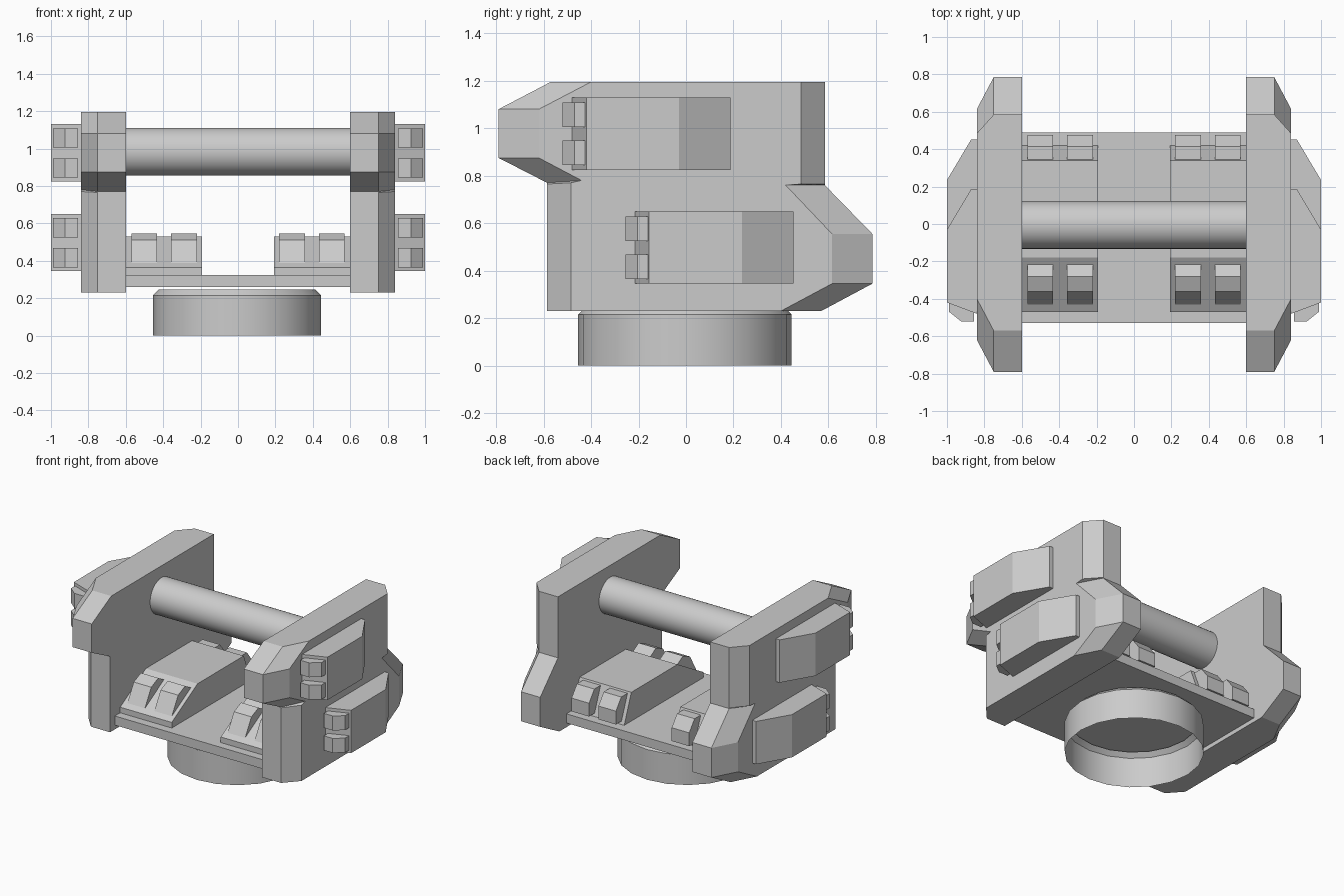
import bpy, bmesh, math

if "Cube" in bpy.data.objects:
    bpy.data.objects.remove(bpy.data.objects["Cube"])


def make_object(name, bm, mirror=False):
    bmesh.ops.recalc_face_normals(bm, faces=bm.faces)
    mesh = bpy.data.meshes.new(name)
    bm.to_mesh(mesh)
    bm.free()
    ob = bpy.data.objects.new(name, mesh)
    bpy.context.collection.objects.link(ob)
    if mirror:
        ob.modifiers.new("mirror_x", 'MIRROR').use_mirror_merge = False
    return ob


def loft(name, loops, caps=True, closed=True, mirror=False):
    """Skin matching closed loops of 3D points."""
    bm = bmesh.new()
    rings = [[bm.verts.new(p) for p in loop] for loop in loops]
    n = len(rings[0])
    for a, b in zip(rings, rings[1:]):
        for i in range(n):
            j = (i + 1) % n
            bm.faces.new((a[i], a[j], b[j], b[i]))
    if caps:
        bm.faces.new(rings[0])
        bm.faces.new(rings[-1])
    return make_object(name, bm, mirror)


def extrude_x(name, profile, x0, x1):
    return loft(name, [[(x, y, z) for y, z in profile] for x in (x0, x1)], mirror=True)


def extrude_z(name, profile, z0, z1):
    return loft(name, [[(x, y, z) for x, y in profile] for z in (z0, z1)], mirror=True)


def smooth(ob):
    bpy.ops.object.select_all(action='DESELECT')
    bpy.context.view_layer.objects.active = ob
    ob.select_set(True)
    bpy.ops.object.shade_smooth_by_angle(angle=math.radians(30))


# Open base collar with a chamfered top lip
N = 20
collar = loft("base_collar", [
    [(-0.005 + r * math.cos(2 * math.pi * i / N), -0.005 + r * math.sin(2 * math.pi * i / N), z)
     for i in range(N)] for r, z in ((0.45, 0), (0.45, 0.215), (0.42, 0.245))], caps=False)
smooth(collar)

# Floor plate between the side walls
loft("floor_plate", [[(x, y, z) for x, y in ((-0.6, -0.53), (0.6, -0.53), (0.6, 0.49), (-0.6, 0.49))]
                     for z in (0.26, 0.325)])

# Cross rod
R = 32
rod = loft("cross_rod", [
    [(x, -0.005 + 0.128 * math.cos(2 * math.pi * i / R), 0.983 + 0.128 * math.sin(2 * math.pi * i / R))
     for i in range(R)] for x in (-0.6, 0.6)])
smooth(rod)

# Side walls: full outline, then a narrower outline on the outer face
outer = [(-0.585, 0.23), (0.57, 0.23), (0.785, 0.345), (0.785, 0.555), (0.585, 0.76), (0.585, 0.765),
         (0.585, 1.195), (-0.57, 1.195), (-0.79, 1.08), (-0.79, 0.875), (-0.585, 0.77), (-0.585, 0.765)]
inset = [(-0.485, 0.23), (0.4, 0.23), (0.615, 0.345), (0.615, 0.555), (0.42, 0.76), (0.485, 0.765),
         (0.485, 1.195), (-0.4, 1.195), (-0.62, 1.08), (-0.62, 0.875), (-0.44, 0.78), (-0.485, 0.77)]
loft("side_wall", [[(x, y, z) for y, z in prof]
                   for x, prof in ((0.6, outer), (0.75, outer), (0.84, inset))], mirror=True)

# Side pods with pairs of small nubs at the front
pod = [(0.835, -0.48), (0.84, -0.48), (1.0, -0.42), (1.0, -0.03), (0.87, 0.188), (0.835, 0.188)]
nub = [(0.855, -0.44), (0.855, -0.52), (0.925, -0.52), (0.988, -0.47), (0.988, -0.41)]
for label, dy, dz in (("upper", 0, 0), ("lower", 0.265, -0.48)):
    extrude_z(label + "_side_pod", [(x, y + dy) for x, y in pod], 0.825 + dz, 1.13 + dz)
    for z0 in (0.845, 1.005):
        extrude_z(label + "_side_nub", [(x, y + dy) for x, y in nub], z0 + dz, z0 + 0.103 + dz)

# Floor pods with nubs on the front slope and at the back
extrude_x("floor_pod", [(-0.47, 0.32), (-0.47, 0.365), (-0.18, 0.53), (0.34, 0.53),
                        (0.42, 0.325), (0.42, 0.32)], 0.193, 0.6)
for x0 in (0.22, 0.432):
    extrude_x("floor_front_nub", [(-0.435, 0.38), (-0.36, 0.51), (-0.28, 0.545), (-0.215, 0.508)],
              x0, x0 + 0.138)
    extrude_x("floor_back_nub", [(0.36, 0.345), (0.475, 0.345), (0.475, 0.44), (0.415, 0.518),
                                 (0.34, 0.518)], x0, x0 + 0.138)
